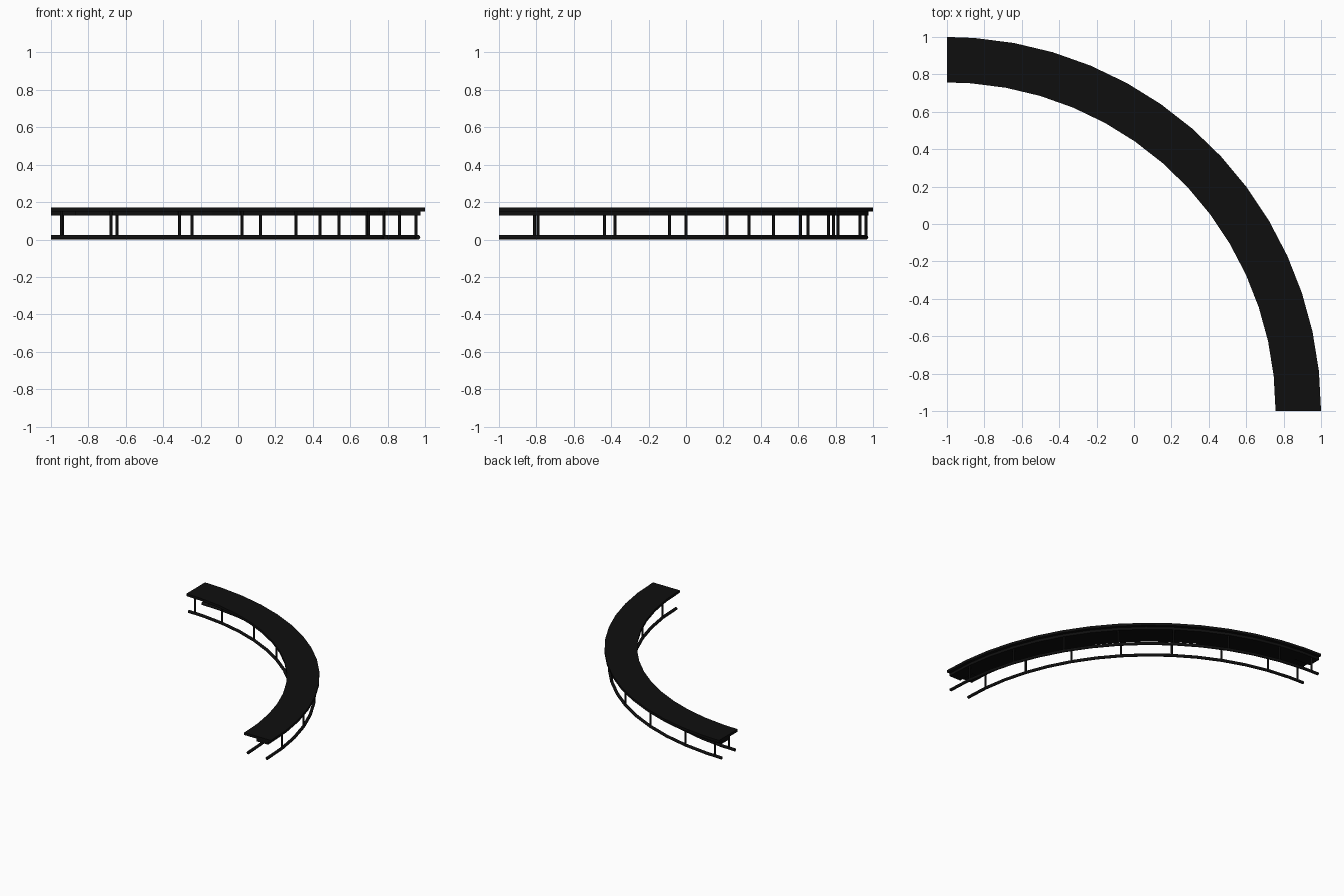
import bpy
import bmesh
from math import sin, cos, radians, pi

cube = bpy.data.objects.get("Cube")
if cube:
    bpy.data.objects.remove(cube, do_unlink=True)

black = bpy.data.materials.new("matte black")
black.use_nodes = True
colour = (0.0045, 0.0045, 0.0045, 1)
black.diffuse_color = colour
shader = black.node_tree.nodes["Principled BSDF"]
shader.inputs["Base Color"].default_value = colour
shader.inputs["Roughness"].default_value = 0.8

# A quarter circle around one corner: one short segment, then equal ones
SEGMENTS = 14
START = 4.2
STEP = (90 - START) / SEGMENTS
ARC = [0] + [START + STEP * i for i in range(SEGMENTS + 1)]
OUTER, INNER = 1.963, 1.79
SEAT_BOTTOM = 0.15


def place(radius, angle, z):
    a = radians(angle)
    return (-1 + radius * sin(a), -1 + radius * cos(a), z)


def finish(name, bm, smooth=False):
    bmesh.ops.recalc_face_normals(bm, faces=bm.faces)
    mesh = bpy.data.meshes.new(name)
    bm.to_mesh(mesh)
    bm.free()
    mesh.materials.append(black)
    obj = bpy.data.objects.new(name, mesh)
    bpy.context.collection.objects.link(obj)
    if smooth:
        bpy.ops.object.select_all(action="DESELECT")
        obj.select_set(True)
        bpy.context.view_layer.objects.active = obj
        bpy.ops.object.shade_smooth_by_angle(angle=radians(50))
    return obj


def sweep(name, profile, angles, smooth=False):
    """Carry a closed (radius, z) profile along the arc and cap both ends."""
    bm = bmesh.new()
    rings = [[bm.verts.new(place(r, a, z)) for r, z in profile] for a in angles]
    n = len(profile)
    for one, two in zip(rings, rings[1:]):
        for i in range(n):
            j = (i + 1) % n
            bm.faces.new((one[i], one[j], two[j], two[i]))
    bm.faces.new(rings[0])
    bm.faces.new(rings[-1])
    return finish(name, bm, smooth)


def box(r1, r2, z1, z2):
    return [(r1, z1), (r2, z1), (r2, z2), (r1, z2)]


def circle(r, z, size, sides=10):
    return [(r + size * cos(2 * pi * i / sides), z + size * sin(2 * pi * i / sides))
            for i in range(sides)]


# Seat board and the supports under it
sweep("seat", box(1.757, 2.0, SEAT_BOTTOM, 0.17), ARC)
sweep("outer_beam", box(1.87, 1.975, 0.128, SEAT_BOTTOM), ARC)
sweep("inner_beam", box(1.79, 1.87, 0.128, SEAT_BOTTOM), ARC[1:-1] + [90 - START])

# Floor rails and posts, on the outer and inner side
post_angles = [1.8] + ARC[2::2]
for side, radius in (("outer", OUTER), ("inner", INNER)):
    sweep(side + "_floor_rail", circle(radius, 0.012, 0.012), ARC, True)
    bm = bmesh.new()
    for angle in post_angles:
        low, high = ([bm.verts.new(place(radius, angle, z)) for _ in range(8)]
                     for z in (0.012, SEAT_BOTTOM))
        for ring in (low, high):
            for i, v in enumerate(ring):
                v.co.x += 0.008 * cos(i * pi / 4)
                v.co.y += 0.008 * sin(i * pi / 4)
            bm.faces.new(ring)
        for i in range(8):
            j = (i + 1) % 8
            bm.faces.new((low[i], low[j], high[j], high[i]))
    finish(side + "_posts", bm, True)
